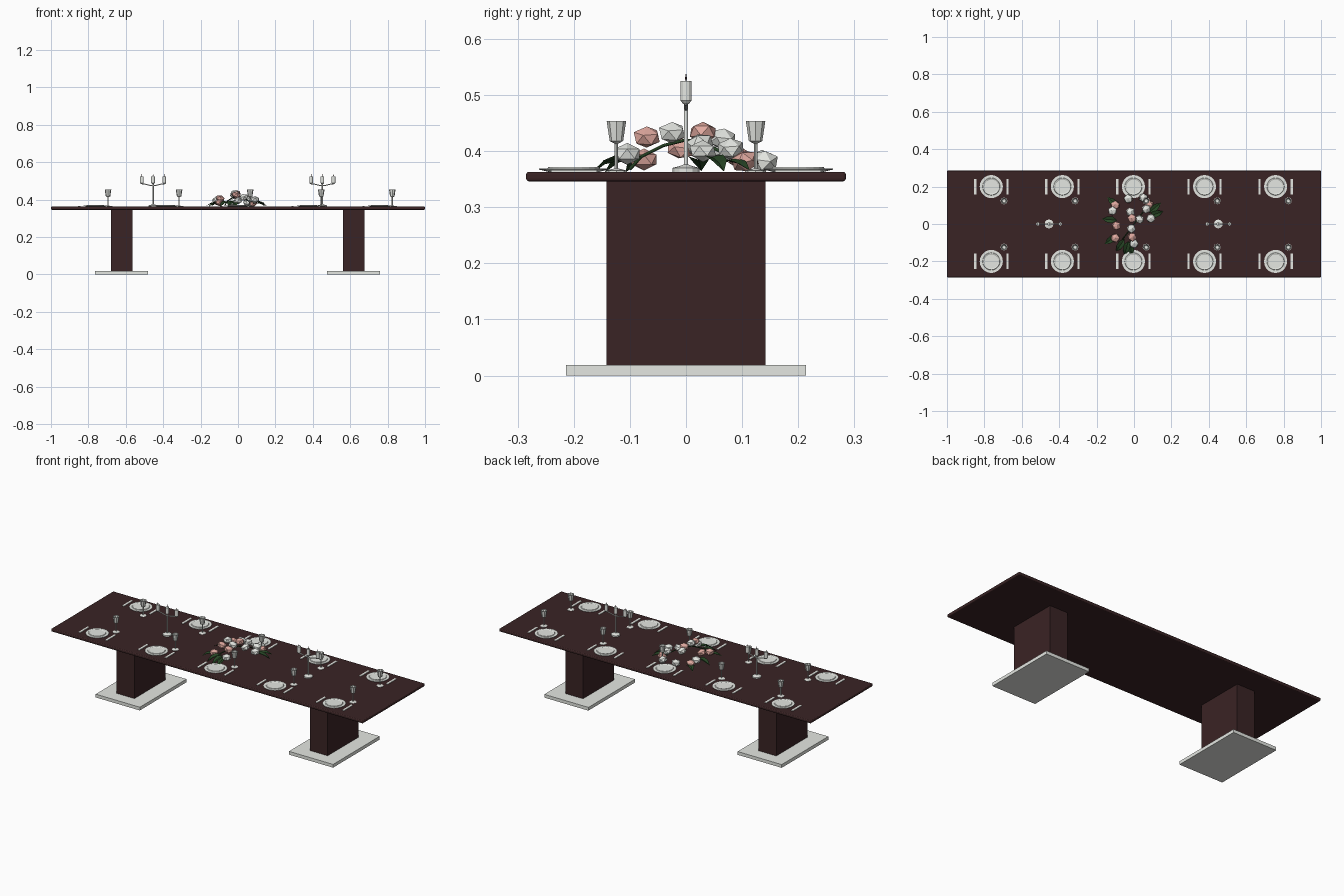
import bpy, bmesh, math
from mathutils import Vector, Matrix

cube = bpy.data.objects.get("Cube")
if cube:
    bpy.data.objects.remove(cube, do_unlink=True)


def material(name, r, g, b):
    m = bpy.data.materials.new(name)
    m.use_nodes = True
    m.diffuse_color = (r, g, b, 1)
    m.node_tree.nodes["Principled BSDF"].inputs["Base Color"].default_value = (r, g, b, 1)
    return m


WOOD = material("dark wood", 0.042, 0.017, 0.018)
WHITE = material("off white", 0.78, 0.80, 0.76)
PINK = material("rose pink", 0.75, 0.40, 0.35)
GREEN = material("leaf green", 0.02, 0.06, 0.018)
TOP = 0.363  # height of the table surface


def add(name, mesh, loc=(0, 0, 0)):
    obj = bpy.data.objects.new(name, mesh)
    obj.location = loc
    bpy.context.collection.objects.link(obj)
    return obj


def finish(name, bm, mat):
    bmesh.ops.recalc_face_normals(bm, faces=bm.faces)
    mesh = bpy.data.meshes.new(name)
    bm.to_mesh(mesh)
    bm.free()
    mesh.materials.append(mat)
    return mesh


def box(name, size, mat):
    bm = bmesh.new()
    bmesh.ops.create_cube(bm, size=1)
    bmesh.ops.scale(bm, vec=size, verts=bm.verts)
    return finish(name, bm, mat)


def lathe(name, profile, sides, mat):
    """Turn an (r, z) profile about the vertical axis."""
    bm = bmesh.new()
    pts = [bm.verts.new((r, 0, z)) for r, z in profile]
    edges = [bm.edges.new(pair) for pair in zip(pts, pts[1:])]
    bmesh.ops.spin(bm, geom=pts + edges, axis=(0, 0, 1), cent=(0, 0, 0),
                   angle=math.tau, steps=sides)
    bmesh.ops.remove_doubles(bm, verts=bm.verts, dist=0.0001)
    return finish(name, bm, mat)


# Table top with softened edges
top = add("table_top", box("table_top", (2, 0.57, 0.017), WOOD), (0, 0, TOP - 0.0085))
bevel = top.modifiers.new("soft edges", "BEVEL")
bevel.width, bevel.segments = 0.005, 3

# Two pedestals on plinths
column = box("pedestal", (0.114, 0.284, 0.342), WOOD)
plinth = box("plinth", (0.283, 0.427, 0.019), WHITE)
for side, x in (("right", -0.622), ("left", 0.618)):
    add(side + "_pedestal", column, (x, 0, 0.176))
    add(side + "_plinth", plinth, (x, 0, 0.0095))

# Place settings
plate = lathe("plate", [(0, 0), (0.045, 0), (0.062, 0.004), (0.062, 0.006), (0.047, 0.006),
                        (0.045, 0.009), (0.041, 0.009), (0.038, 0.007), (0, 0.007)], 20, WHITE)
cutlery = box("cutlery", (0.012, 0.082, 0.003), WHITE)
glass = lathe("glass", [(0, 0), (0.019, 0), (0.019, 0.002), (0.003, 0.006), (0.003, 0.05),
                        (0.012, 0.055), (0.0175, 0.091), (0.015, 0.091), (0.01, 0.058),
                        (0, 0.056)], 8, WHITE)
for i in range(5):
    x = -0.763 + 0.38 * i
    for row, s in (("front", -1), ("back", 1)):
        tag = f"{row}_{i + 1}"
        add("plate_" + tag, plate, (x, s * 0.2, TOP))
        add("fork_" + tag, cutlery, (x - 0.086, s * 0.2, TOP + 0.0015))
        add("knife_" + tag, cutlery, (x + 0.086, s * 0.2, TOP + 0.0015))
        add("glass_" + tag, glass, (x + 0.068, s * 0.124, TOP))

# Candelabra: turned stand, curved arms, three candles
stand = lathe("candle_stand", [(0, 0), (0.024, 0), (0.024, 0.007), (0.012, 0.01), (0.004, 0.013),
                               (0.004, 0.122), (0, 0.122)], 12, WHITE)
candle = lathe("candle", [(0, 0), (0.005, 0), (0.01, 0.006), (0.01, 0.041), (0, 0.041)],
               12, WHITE)
wick = lathe("wick", [(0, 0), (0.002, 0.004), (0.0015, 0.008), (0, 0.016)], 6, WOOD)
arm = bpy.data.curves.new("candle_arm", "CURVE")
arm.dimensions = "3D"
arm.bevel_depth, arm.bevel_resolution, arm.resolution_u = 0.003, 1, 5
spline = arm.splines.new("BEZIER")
spline.bezier_points.add(2)
for p, co in zip(spline.bezier_points, ((-0.06, 0, 0.122), (0, 0, 0.112), (0.06, 0, 0.122))):
    p.co = co
    p.handle_left = Vector(co) - Vector((0.025, 0, 0))
    p.handle_right = Vector(co) + Vector((0.025, 0, 0))
arm.materials.append(WHITE)
for side, x in (("right", -0.454), ("left", 0.451)):
    add(side + "_candle_stand", stand, (x, 0, TOP))
    add(side + "_candle_arm", arm, (x, 0, TOP))
    for dx in (-0.06, 0, 0.06):
        add(side + "_candle", candle, (x + dx, 0, TOP + 0.121))
        add(side + "_wick", wick, (x + dx, 0, TOP + 0.161))


# Faceted blossoms
def blossom(mat):
    bm = bmesh.new()
    bmesh.ops.create_icosphere(bm, subdivisions=1, radius=0.026)
    bmesh.ops.scale(bm, vec=(1, 1, 0.75), verts=bm.verts)
    return finish("blossom", bm, mat)


BLOOMS = {
    "pink": [(-0.1, -0.075, .385), (-0.01, -0.07, .425), (-0.095, -0.01, .405),
             (-0.01, 0.03, .433), (-0.1, 0.1, .385), (0.08, 0.105, .382)],
    "white": [(0, -0.105, .395), (-0.015, -0.025, .433), (-0.02, 0.065, .422),
              (-0.03, 0.135, .383), (-0.115, 0.07, .398), (0.03, 0.025, .412),
              (0.09, 0.03, .4), (0.065, 0.08, .404), (0.05, 0.14, .382)],
}
for tint, mat in (("pink", PINK), ("white", WHITE)):
    mesh = blossom(mat)
    for i, loc in enumerate(BLOOMS[tint]):
        add(tint + "_blossom", mesh, loc).rotation_euler = (0.2 * (i % 3), 0.15 * (i % 2), i)

# Folded leaf, pointing along +x from its stalk
bm = bmesh.new()
spine = [bm.verts.new(c) for c in ((0, 0, 0), (0.025, 0, 0.004), (0.055, 0, 0.003), (0.085, 0, -0.006))]
for s in (-1, 1):
    a = bm.verts.new((0.025, s * 0.018, 0.01))
    b = bm.verts.new((0.055, s * 0.015, 0.008))
    bm.faces.new((spine[0], spine[1], a))
    bm.faces.new((spine[1], spine[2], b, a))
    bm.faces.new((spine[2], spine[3], b))
leaf = finish("leaf", bm, GREEN)
LEAVES = [((-0.09, 0.02, .385), 175, 10), ((0.08, 0.04, .39), 20, 14), ((0.08, 0.06, .38), 40, 6),
          ((-0.03, -0.09, .393), 255, 18), ((-0.05, -0.08, .39), 235, 16),
          ((-0.02, -0.09, .385), 275, 12), ((-0.09, -0.06, .38), 215, 8),
          ((-0.08, 0.09, .385), 140, 10)]
for loc, turn, dip in LEAVES:
    add("leaf", leaf, loc).rotation_euler = (0, math.radians(dip), math.radians(turn))

# Arched stem carrying the blossoms
stem = bpy.data.curves.new("flower_stem", "CURVE")
stem.dimensions = "3D"
stem.bevel_depth, stem.bevel_resolution = 0.003, 1
for mirror in (-1, 1):
    path = stem.splines.new("POLY")
    path.points.add(3)
    for p, (x, y, z) in zip(path.points, ((0, 0, .42), (0.03, 0.04, .41), (0.06, 0.08, .39), (0.07, 0.1, .368))):
        p.co = (mirror * x, mirror * y, z, 1)
stem.materials.append(GREEN)
add("flower_stem", stem)
